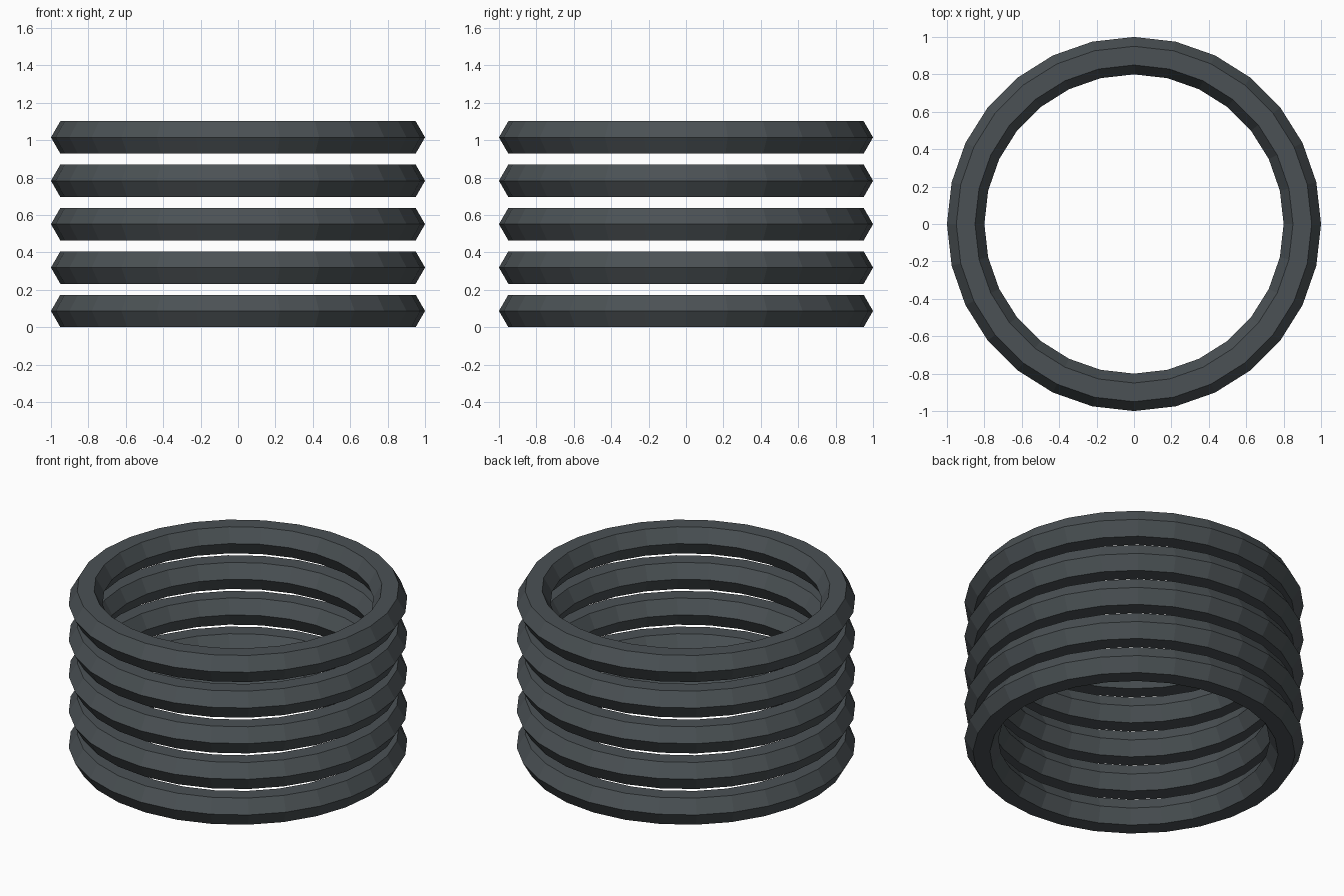
import bpy
import math

if "Cube" in bpy.data.objects:
    bpy.data.objects.remove(bpy.data.objects["Cube"])

MAJOR, MINOR = 0.9, 0.1
HALF_HEIGHT = MINOR * math.sin(math.radians(60))
SPACING = 0.232

# Dark slate finish
mat = bpy.data.materials.new("dark_slate")
mat.diffuse_color = (0.07, 0.083, 0.09, 1)
mat.use_nodes = True
mat.node_tree.nodes["Principled BSDF"].inputs["Base Color"].default_value = mat.diffuse_color

# Stack of five flat-shaded rings with hexagonal cross-sections
for i in range(5):
    bpy.ops.mesh.primitive_torus_add(
        major_segments=28, minor_segments=6,
        major_radius=MAJOR, minor_radius=MINOR,
        location=(0, 0, HALF_HEIGHT + i * SPACING))
    ring = bpy.context.object
    ring.name = f"ring_{i + 1}"
    ring.data.materials.append(mat)
    bpy.ops.object.shade_flat()
